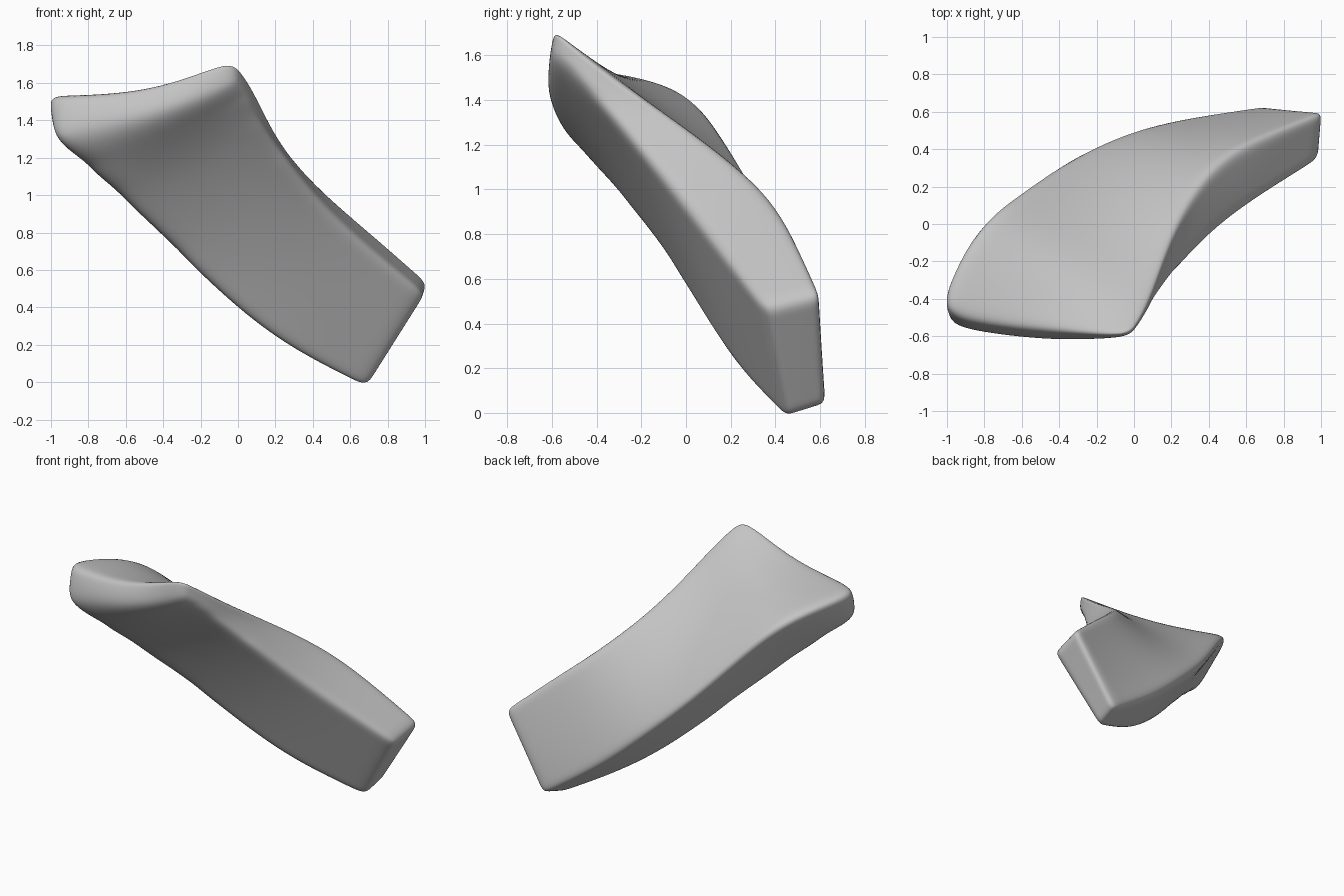
import bpy
import bmesh
from mathutils import Vector

cube = bpy.data.objects.get("Cube")
if cube:
    bpy.data.objects.remove(cube, do_unlink=True)

# Plain grey material
grey = bpy.data.materials.new("plain_grey")
grey.use_nodes = True
grey.diffuse_color = (0.55, 0.55, 0.55, 1)
grey.node_tree.nodes["Principled BSDF"].inputs["Base Color"].default_value = (0.55, 0.55, 0.55, 1)

# Cross-sections from the low square end to the wide high end.
# Corners: front top, back top, back bottom, front bottom.
SECTIONS = [
    ((1.0, .345, .47), (1.02, .605, .53), (.70, .63, .025), (.685, .45, -.03)),
    ((.61, .10, .79), (.73, .49, .79), (.30, .58, .29), (.285, .25, .16)),
    ((.39, -.08, 1.02), (.47, .37, 1.0), (-.02, .515, .58), (-.02, .10, .385)),
    ((.21, -.28, 1.26), (.25, .08, 1.23), (-.34, .38, .89), (-.31, -.06, .665)),
    ((.10, -.42, 1.41), (.14, -.25, 1.45), (-.63, .18, 1.25), (-.63, -.30, .965)),
    ((.05, -.53, 1.54), (.06, -.46, 1.61), (-.87, .01, 1.48), (-.84, -.45, 1.11)),
    ((-.03, -.615, 1.58), (-.03, -.605, 1.735), (-1.085, -.50, 1.545), (-1.06, -.58, 1.27)),
]
HOLLOW = [0, .03, .05, .09, .14, .15, 0]    # dip of the upper face
BULGE = [0, 0, 0, 0, 0, .06, 0]             # swell of the front face below the lip
LIP_TOP, LIP_FRONT = Vector((-.50, -.56, 1.54)), Vector((-.43, -.67, 1.43))

bm = bmesh.new()
crease = bm.edges.layers.float.new("crease_edge")
rings = []
for i, section in enumerate(SECTIONS):
    a, b, c, d = (Vector(p) for p in section)
    front = (a + d) / 2
    upper = ((b + c) / 2).lerp(front, HOLLOW[i])
    front.y -= BULGE[i]
    if i == len(SECTIONS) - 1:
        upper, front = LIP_TOP, LIP_FRONT
    rings.append([bm.verts.new(p) for p in (a, b, upper, c, d, front)])

# Sides
for lower, higher in zip(rings, rings[1:]):
    for j in range(6):
        k = (j + 1) % 6
        bm.faces.new((lower[j], lower[k], higher[k], higher[j]))

# End caps
for ring in (rings[0], rings[-1]):
    bm.faces.new((ring[0], ring[1], ring[2], ring[5]))
    bm.faces.new((ring[2], ring[3], ring[4], ring[5]))
bmesh.ops.recalc_face_normals(bm, faces=bm.faces)

# Firm long corners, the front pair softening towards the high end
FRONT_CREASE = [.45, .45, .45, .42, .36, .28]
for i, (lower, higher) in enumerate(zip(rings, rings[1:])):
    for j, value in ((0, FRONT_CREASE[i]), (1, .45), (3, .45), (4, FRONT_CREASE[i])):
        bm.edges.get((lower[j], higher[j]))[crease] = value

# Firm rim on the low end, soft front lip on the high end
for ring, values in ((rings[0], [.45] * 6), (rings[-1], [.3, .42, .42, .25, 0, 0])):
    for j, value in enumerate(values):
        bm.edges.get((ring[j], ring[(j + 1) % 6]))[crease] = value

mesh = bpy.data.meshes.new("curved_block")
bm.to_mesh(mesh)
bm.free()
block = bpy.data.objects.new("curved_block", mesh)
bpy.context.collection.objects.link(block)
mesh.materials.append(grey)

# Rounded, smooth surface
bpy.ops.object.select_all(action='DESELECT')
bpy.context.view_layer.objects.active = block
block.select_set(True)
rounding = block.modifiers.new("rounding", 'SUBSURF')
rounding.levels = rounding.render_levels = 4
bpy.ops.object.shade_smooth()
